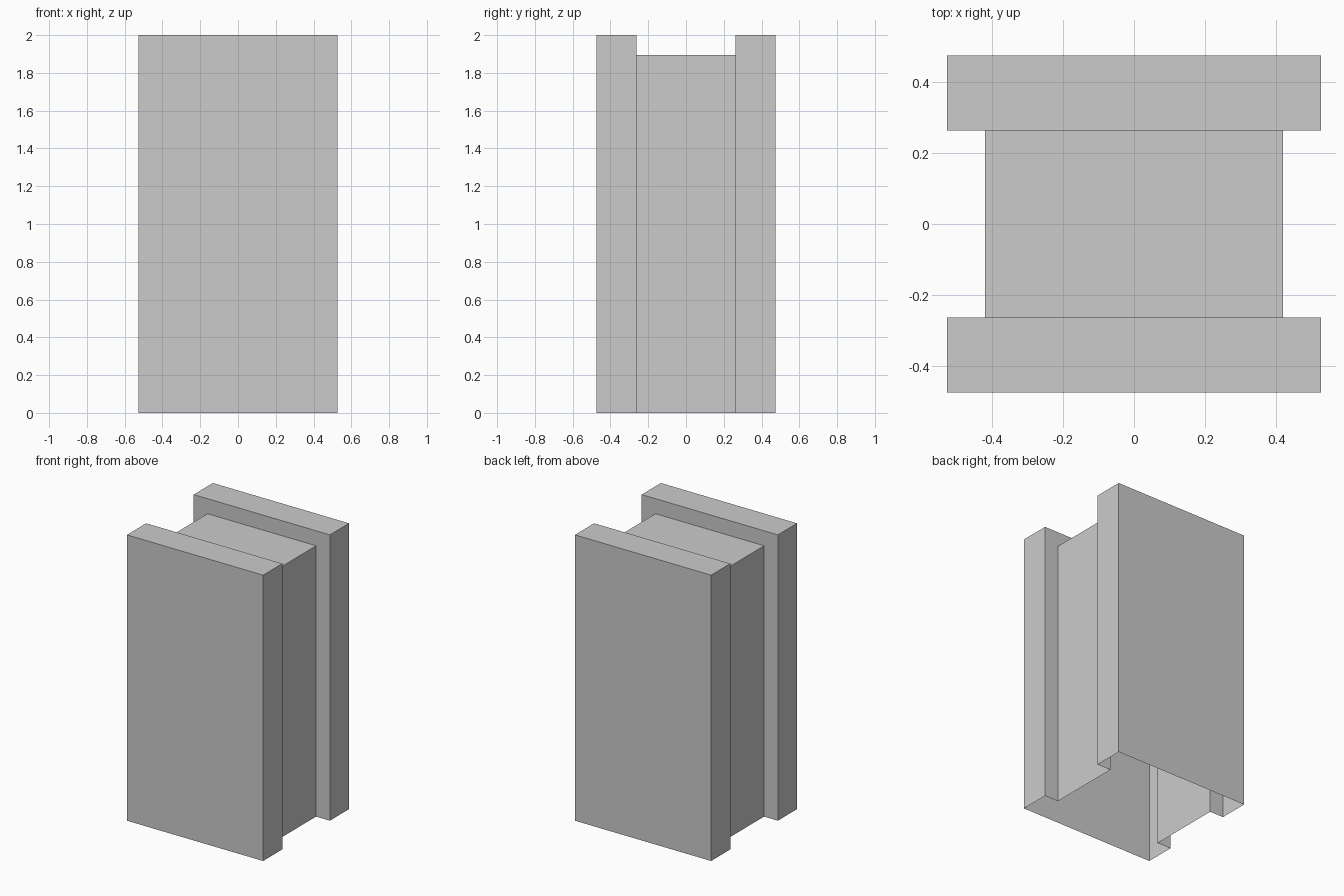
import bpy, bmesh

if "Cube" in bpy.data.objects:
    bpy.data.objects.remove(bpy.data.objects["Cube"])

X, C = 0.527, 0.42      # half widths: slabs, core
Y, F = 0.475, 0.263     # slab outer and inner faces
H, T = 2.0, 1.895       # heights: slabs, core

bm = bmesh.new()


def face(*pts):
    bm.faces.new([bm.verts.new(p) for p in pts])


def wall(a, b, top):
    face((*a, 0), (*b, 0), (*b, top), (*a, top))


# Front and back slabs, open underneath
for s in (-1, 1):
    y, f = s * Y, s * F
    wall((-X, y), (X, y), H)
    for x in (-X, X):
        wall((x, y), (x, f), H)
    face((-X, y, H), (X, y, H), (X, f, H), (-X, f, H))
    # inner face with the opening where the core joins
    face((X, f, 0), (C, f, 0), (C, f, T), (-C, f, T),
         (-C, f, 0), (-X, f, 0), (-X, f, H), (X, f, H))

# Recessed core between the slabs
for x in (-C, C):
    wall((x, -F), (x, F), T)
face((-C, -F, T), (C, -F, T), (C, F, T), (-C, F, T))

bmesh.ops.remove_doubles(bm, verts=bm.verts[:], dist=1e-5)
bmesh.ops.recalc_face_normals(bm, faces=bm.faces[:])
mesh = bpy.data.meshes.new("grooved_block")
bm.to_mesh(mesh)
bm.free()
block = bpy.data.objects.new("grooved_block", mesh)
bpy.context.collection.objects.link(block)
